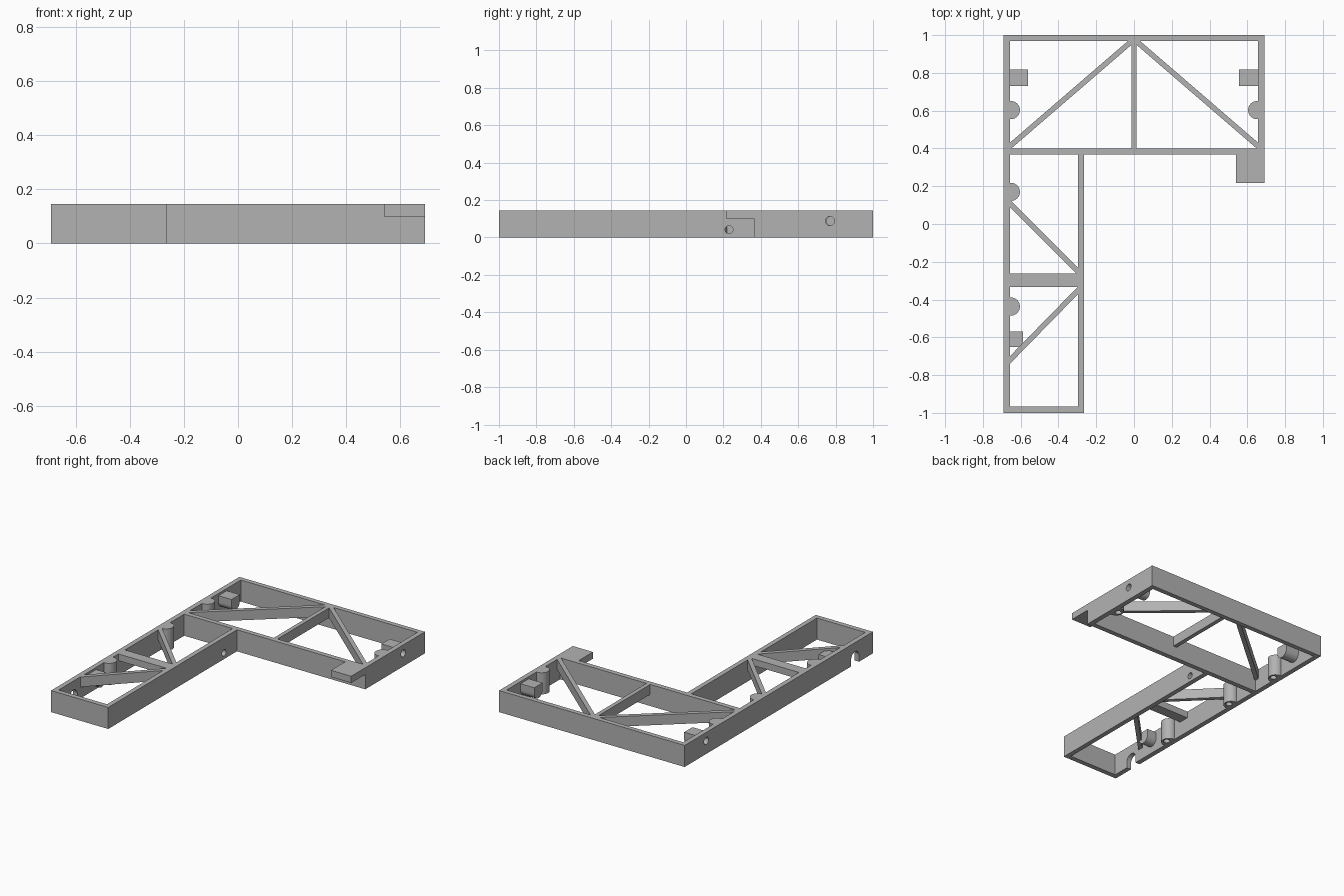
import bpy, bmesh, math
from mathutils import Matrix, Vector

cube = bpy.data.objects.get("Cube")
if cube:
    bpy.data.objects.remove(cube, do_unlink=True)

H = 0.145      # frame height
W = 0.69       # half width
T = 0.033      # wall thickness
IN = W - T     # inner side of the outer walls

grey = bpy.data.materials.new("plain grey")
grey.use_nodes = True
grey.diffuse_color = (0.45, 0.45, 0.45, 1)
grey.node_tree.nodes["Principled BSDF"].inputs["Base Color"].default_value = (0.45, 0.45, 0.45, 1)


def prism(name, pts, low, high, matrix=None):
    """Extrude an outline from low to high, then place it."""
    bm = bmesh.new()
    face = bm.faces.new([bm.verts.new((x, y, low)) for x, y in pts])
    top = bmesh.ops.extrude_face_region(bm, geom=[face])["geom"]
    bmesh.ops.translate(bm, vec=(0, 0, high - low),
                        verts=[g for g in top if isinstance(g, bmesh.types.BMVert)])
    if matrix:
        bm.transform(matrix)
    bmesh.ops.recalc_face_normals(bm, faces=bm.faces)
    mesh = bpy.data.meshes.new(name)
    bm.to_mesh(mesh)
    bm.free()
    mesh.materials.append(grey)
    ob = bpy.data.objects.new(name, mesh)
    bpy.context.collection.objects.link(ob)
    return ob


def box(name, x0, x1, y0, y1, z0, z1):
    return prism(name, [(x0, y0), (x1, y0), (x1, y1), (x0, y1)], z0, z1)


def arc(r, start, end, n=24):
    return [(r * math.cos(start + (end - start) * i / n),
             r * math.sin(start + (end - start) * i / n)) for i in range(n + 1)]


def circle(r):
    return arc(r, 0, math.tau, 32)[:-1]


# Maps an outline drawn in (y, z) so that it extrudes along x
ALONG_X = Matrix(((0, 0, 1, 0), (1, 0, 0, 0), (0, 1, 0, 0), (0, 0, 0, 1)))


def along_x(name, pts, x0, x1, y, z):
    return prism(name, pts, x0, x1, Matrix.Translation((0, y, z)) @ ALONG_X)


def cut(ob, cutters):
    bpy.context.view_layer.objects.active = ob
    for c in cutters:
        c.hide_render = True
        mod = ob.modifiers.new("cut", "BOOLEAN")
        mod.operation = "DIFFERENCE"
        mod.solver = "EXACT"
        mod.object = c
        bpy.ops.object.modifier_apply(modifier=mod.name)
    for c in cutters:
        bpy.data.objects.remove(c, do_unlink=True)


def smooth(ob):
    bpy.ops.object.select_all(action="DESELECT")
    ob.select_set(True)
    bpy.context.view_layer.objects.active = ob
    bpy.ops.object.shade_smooth_by_angle(angle=math.radians(30))


# L-shaped frame with its two open bays, wall holes and arched cable notches
frame = prism("frame", [(-W, -1), (-0.265, -1), (-0.265, 0.367), (W, 0.367), (W, 1), (-W, 1)], 0, H)
cutters = [box("bay_cutter", -IN, IN, 0.4, 0.968, -1, 1),
           box("bay_cutter", -IN, -0.297, -0.967, 0.367, -1, 1)]
for y in (-0.81, 0.23):
    cutters.append(along_x("hole_cutter", circle(0.021), -0.4, -0.2, y, 0.042))
    arch = arc(0.042, 0, math.pi) + [(-0.042, -0.1), (0.042, -0.1)]
    cutters.append(along_x("notch_cutter", arch, -0.8, -0.6, y, 0.042))
for x, y in ((-W, 0.77), (W, 0.77), (-W, -0.61)):
    cutters.append(along_x("hole_cutter", circle(0.024), x - 0.06, x + 0.06, y, 0.088))
cut(frame, cutters)
smooth(frame)

# Overhanging corner lip
box("corner_lip", 0.54, W, 0.217, 0.368, 0.1, H)

# Braces sit in the upper half of the bays
BRACE_LOW = 0.078
box("centre_brace", -0.014, 0.014, 0.399, 0.969, BRACE_LOW, H)
box("cross_plate", -IN - 0.001, -0.296, -0.333, -0.262, 0.1, H)


def diagonal(name, a, b, width=0.028):
    a, b = Vector(a), Vector(b)
    d = (b - a).normalized()
    s = Vector((-d.y, d.x)) * width / 2
    a, b = a - d * 0.012, b + d * 0.012
    return prism(name, [a + s, a - s, b - s, b + s], BRACE_LOW, H)


for side, label in ((-1, "right"), (1, "left")):
    diagonal("diagonal_brace_" + label, (side * IN, 0.412), (side * 0.012, 0.968))
diagonal("middle_diagonal_brace", (-IN, 0.11), (-0.297, -0.25))
diagonal("front_diagonal_brace", (-IN, -0.72), (-0.297, -0.352))


# Half-round screw bosses with blind holes from below
def boss(name, side, y):
    r = 0.048
    pts = arc(r, -math.pi / 2, math.pi / 2) + [(-0.012, r), (-0.012, -r)]
    place = Matrix.Translation((side * 0.652, y, 0)) @ Matrix.Rotation(0 if side < 0 else math.pi, 4, "Z")
    ob = prism(name, pts, 0, H, place)
    hole = prism("hole_cutter", circle(0.02), -0.05, 0.1, Matrix.Translation((side * 0.634, y, 0)))
    cut(ob, [hole])
    smooth(ob)


for i, y in enumerate((0.603, 0.17, -0.437)):
    boss("screw_boss_%d" % (i + 1), -1, y)
boss("screw_boss_left", 1, 0.603)


# Pivot blocks with a flat top and round underside, bored from outside
def pivot(name, side, y, reach, r):
    pts = arc(r, math.pi, math.tau) + [(r, 0.042), (-r, 0.042)]
    x0, x1 = sorted((side * (IN + 0.001), side * reach))
    ob = along_x(name, pts, x0, x1, y, 0.088)
    x0, x1 = sorted((side * 0.63, side * 0.8))
    cut(ob, [along_x("hole_cutter", circle(0.024), x0, x1, y, 0.088)])
    smooth(ob)


pivot("pivot_block_right", -1, 0.775, 0.56, 0.044)
pivot("pivot_block_left", 1, 0.775, 0.555, 0.044)
pivot("pivot_block_front", -1, -0.61, 0.588, 0.042)
